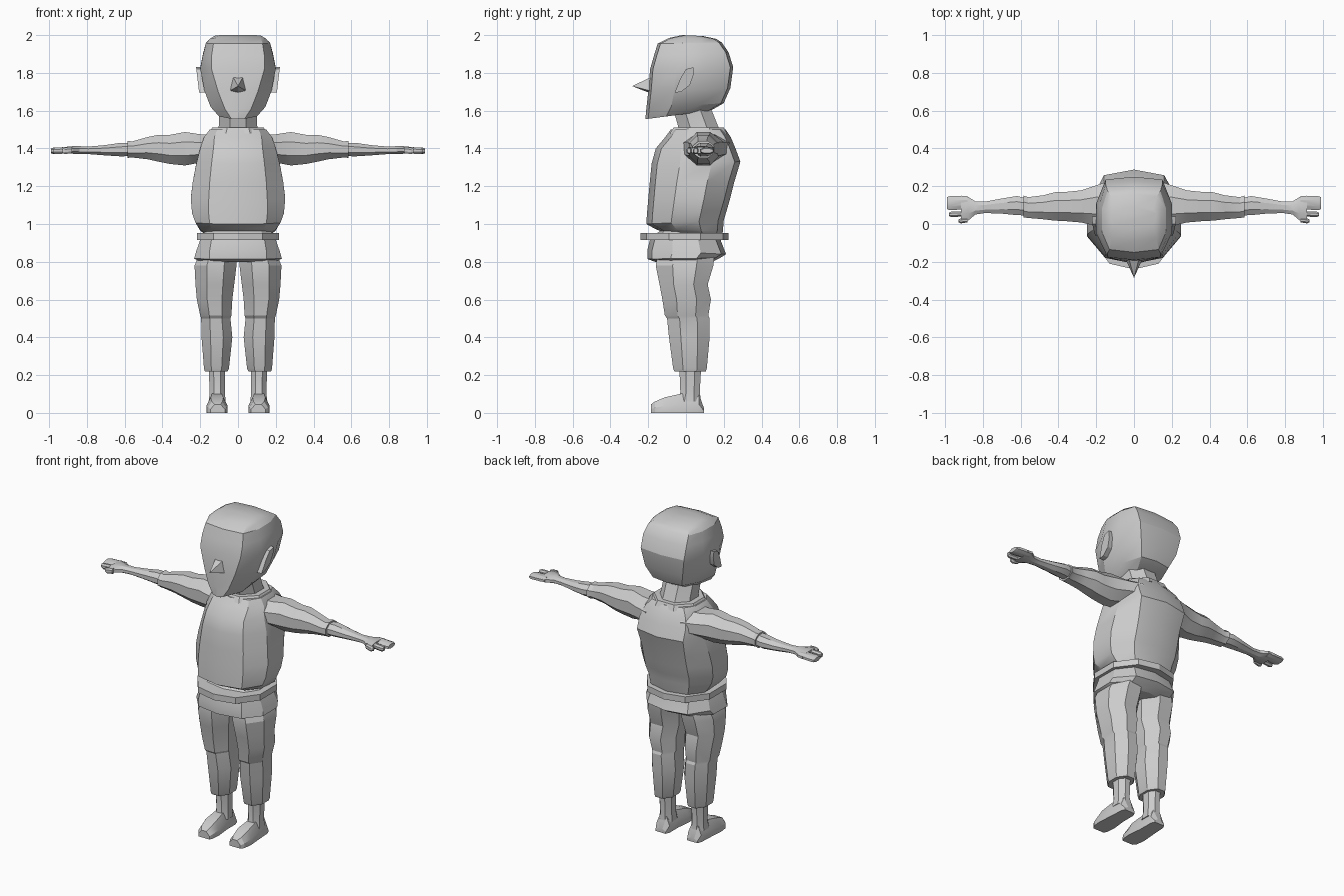
import bpy, bmesh, math

grey = bpy.data.materials.new("plain grey")
grey.diffuse_color = (0.6, 0.6, 0.6, 1)


def finish(name, bm, angle=25):
    bmesh.ops.recalc_face_normals(bm, faces=bm.faces)
    me = bpy.data.meshes.new(name)
    bm.to_mesh(me)
    bm.free()
    me.materials.append(grey)
    ob = bpy.data.objects.new(name, me)
    bpy.context.collection.objects.link(ob)
    bpy.ops.object.select_all(action='DESELECT')
    ob.select_set(True)
    bpy.context.view_layer.objects.active = ob
    bpy.ops.object.shade_smooth_by_angle(angle=math.radians(angle))
    return ob


def loft(name, rings):
    """Skin a list of equal-length point rings and cap both ends."""
    bm = bmesh.new()
    vs = [[bm.verts.new(p) for p in r] for r in rings]
    n = len(vs[0])
    for a, b in zip(vs, vs[1:]):
        for i in range(n):
            j = (i + 1) % n
            bm.faces.new((a[i], a[j], b[j], b[i]))
    bm.faces.new(vs[0])
    bm.faces.new(vs[-1])
    return finish(name, bm)


def body_ring(zf, zb, yf, yb, wf, w, wb, bow=0.015):
    """Ten-sided body section: front width, side width and back width."""
    d = yb - yf
    half = [(wf, yf + bow), (w, yf + d * 0.32), (w, yf + d * 0.68), (wb, yb - bow)]
    pts = [(0, yf)] + half + [(0, yb)] + [(-x, y) for x, y in reversed(half)]
    return [(x, y, zf + (zb - zf) * (y - yf) / d) for x, y in pts]


def oval(a0, a1, b0, b1, n=8):
    """Points of an n-sided oval filling the given bounds."""
    k = 1 / math.cos(math.pi / n)
    return [((a0 + a1) / 2 + (a1 - a0) / 2 * k * math.cos(math.pi * (2 * i + 1) / n),
             (b0 + b1) / 2 + (b1 - b0) / 2 * k * math.sin(math.pi * (2 * i + 1) / n))
            for i in range(n)]


def upright(s, z, x0, x1, y0, y1):
    return [(s * x, y, z) for x, y in oval(x0, x1, y0, y1)]


def sideways(s, x, y0, y1, z0, z1):
    return [(s * x, y, z) for y, z in oval(y0, y1, z0, z1)]


# Head
loft("head", [body_ring(*r) for r in (
    (1.555, 1.60, -0.215, 0.13, 0.035, 0.10, 0.07),
    (1.61, 1.64, -0.21, 0.20, 0.07, 0.145, 0.10),
    (1.70, 1.72, -0.20, 0.235, 0.105, 0.178, 0.13),
    (1.82, 1.83, -0.19, 0.25, 0.14, 0.20, 0.15),
    (1.89, 1.91, -0.17, 0.225, 0.14, 0.185, 0.15),
    (1.955, 1.96, -0.15, 0.19, 0.13, 0.17, 0.14),
    (1.985, 1.98, -0.09, 0.16, 0.12, 0.145, 0.12),
    (2.0, 1.995, -0.02, 0.09, 0.10, 0.12, 0.10))])

# Nose: a wedge with a pointed tip
bm = bmesh.new()
base = [bm.verts.new(p) for p in ((-0.03, -0.17, 1.785), (0.03, -0.17, 1.785),
                                  (0.052, -0.17, 1.70), (0, -0.17, 1.685),
                                  (-0.052, -0.17, 1.70))]
tip = bm.verts.new((0, -0.285, 1.73))
bm.faces.new(base)
for i in range(5):
    bm.faces.new((base[i], base[(i + 1) % 5], tip))
finish("nose", bm)

# Neck and collar
loft("neck", [upright(1, 1.47, -0.11, 0.11, -0.03, 0.19),
              upright(1, 1.53, -0.10, 0.10, -0.045, 0.165),
              upright(1, 1.63, -0.10, 0.10, -0.075, 0.125)])
loft("collar", [upright(1, 1.48, -0.155, 0.155, -0.085, 0.215),
                upright(1, 1.512, -0.135, 0.135, -0.065, 0.20)])

# Sweater body with a full belly
loft("sweater", [body_ring(*r, 0.03) for r in (
    (0.96, 0.945, -0.13, 0.19, 0.12, 0.18, 0.12),
    (0.975, 0.96, -0.165, 0.195, 0.14, 0.20, 0.13),
    (1.0, 1.02, -0.21, 0.20, 0.15, 0.225, 0.14),
    (1.05, 1.07, -0.207, 0.215, 0.155, 0.243, 0.15),
    (1.13, 1.14, -0.20, 0.235, 0.155, 0.25, 0.15),
    (1.22, 1.22, -0.192, 0.255, 0.15, 0.24, 0.15),
    (1.32, 1.33, -0.182, 0.288, 0.14, 0.22, 0.16),
    (1.40, 1.40, -0.16, 0.262, 0.13, 0.20, 0.16),
    (1.46, 1.46, -0.11, 0.237, 0.125, 0.18, 0.14),
    (1.50, 1.50, -0.08, 0.21, 0.11, 0.15, 0.11))])

# Trousers: hips and belt
loft("hips", [body_ring(*r, 0.025) for r in (
    (0.80, 0.80, -0.165, 0.14, 0.13, 0.20, 0.12),
    (0.815, 0.82, -0.205, 0.18, 0.15, 0.232, 0.14),
    (0.86, 0.84, -0.205, 0.212, 0.15, 0.222, 0.14),
    (0.92, 0.91, -0.19, 0.185, 0.14, 0.20, 0.13),
    (0.97, 0.97, -0.13, 0.17, 0.12, 0.17, 0.11))])
loft("belt", [body_ring(z, z, -0.24, 0.225, 0.13, 0.218, 0.13, 0.03)
              for z in (0.915, 0.953)])

for s, side in ((1, "left"), (-1, "right")):
    # Trouser leg
    loft(side + "_trouser_leg", [upright(s, *r) for r in (
        (0.22, 0.055, 0.175, -0.062, 0.105),
        (0.235, 0.048, 0.18, -0.068, 0.11),
        (0.40, 0.03, 0.193, -0.09, 0.125),
        (0.50, 0.04, 0.195, -0.10, 0.125),
        (0.515, 0.035, 0.20, -0.112, 0.118),
        (0.60, 0.03, 0.218, -0.125, 0.132),
        (0.68, 0.02, 0.225, -0.14, 0.115),
        (0.78, 0.008, 0.23, -0.16, 0.145),
        (0.83, 0.008, 0.21, -0.15, 0.15))])
    # Ankle
    loft(side + "_ankle", [upright(s, *r) for r in (
        (0.06, 0.065, 0.155, -0.045, 0.08),
        (0.11, 0.07, 0.15, -0.03, 0.073),
        (0.24, 0.068, 0.155, -0.035, 0.08))])
    # Foot: sections running from toe to heel
    foot = ((-0.185, 0.07, 0.145, 0.045), (-0.165, 0.06, 0.16, 0.06),
            (-0.11, 0.055, 0.167, 0.083), (-0.02, 0.065, 0.16, 0.103),
            (0.07, 0.065, 0.155, 0.095), (0.095, 0.075, 0.145, 0.025))
    loft(side + "_foot", [[(s * x0, y, 0), (s * x1, y, 0), (s * x1, y, h * 0.45),
                           (s * (x1 - 0.022), y, h), (s * (x0 + 0.022), y, h),
                           (s * x0, y, h * 0.45)] for y, x0, x1, h in foot])
    # Sleeve
    loft(side + "_sleeve", [sideways(s, *r) for r in (
        (0.12, -0.03, 0.23, 1.33, 1.475),
        (0.20, -0.01, 0.205, 1.325, 1.475),
        (0.28, 0.008, 0.178, 1.31, 1.487),
        (0.36, 0.015, 0.17, 1.318, 1.472),
        (0.42, 0.018, 0.168, 1.33, 1.472),
        (0.48, 0.025, 0.152, 1.343, 1.46),
        (0.56, 0.032, 0.142, 1.352, 1.437),
        (0.585, 0.035, 0.15, 1.35, 1.44))])
    # Forearm and palm
    loft(side + "_forearm", [sideways(s, *r) for r in (
        (0.56, 0.045, 0.135, 1.36, 1.43),
        (0.62, 0.047, 0.148, 1.358, 1.43),
        (0.70, 0.055, 0.135, 1.363, 1.418),
        (0.79, 0.058, 0.118, 1.37, 1.41),
        (0.84, 0.05, 0.12, 1.37, 1.412),
        (0.875, 0.02, 0.142, 1.372, 1.412),
        (0.915, 0.012, 0.15, 1.372, 1.408))])
    # Fingers
    for name, y0, y1, x1 in (("mitten", 0.073, 0.148, 0.99),
                             ("finger", 0.036, 0.066, 0.98),
                             ("thumb", 0.003, 0.03, 0.93)):
        loft(side + "_" + name, [sideways(s, 0.88, y0 + 0.006, y1, 1.375, 1.408),
                                 sideways(s, x1 - 0.015, y0, y1, 1.37, 1.405),
                                 sideways(s, x1, y0 + 0.006, y1 - 0.006, 1.375, 1.40)])
    # Ear: tilted plate that narrows to the lobe
    outline = ((0.04, 1.83), (0.0, 1.82), (-0.03, 1.77), (-0.06, 1.695),
               (-0.025, 1.70), (0.02, 1.735), (0.04, 1.79))
    loft(side + "_ear", [[(s * 0.15, y, z) for y, z in outline],
                         [(s * (0.205 + 0.12 * (z - 1.69)), y, z) for y, z in outline]])
